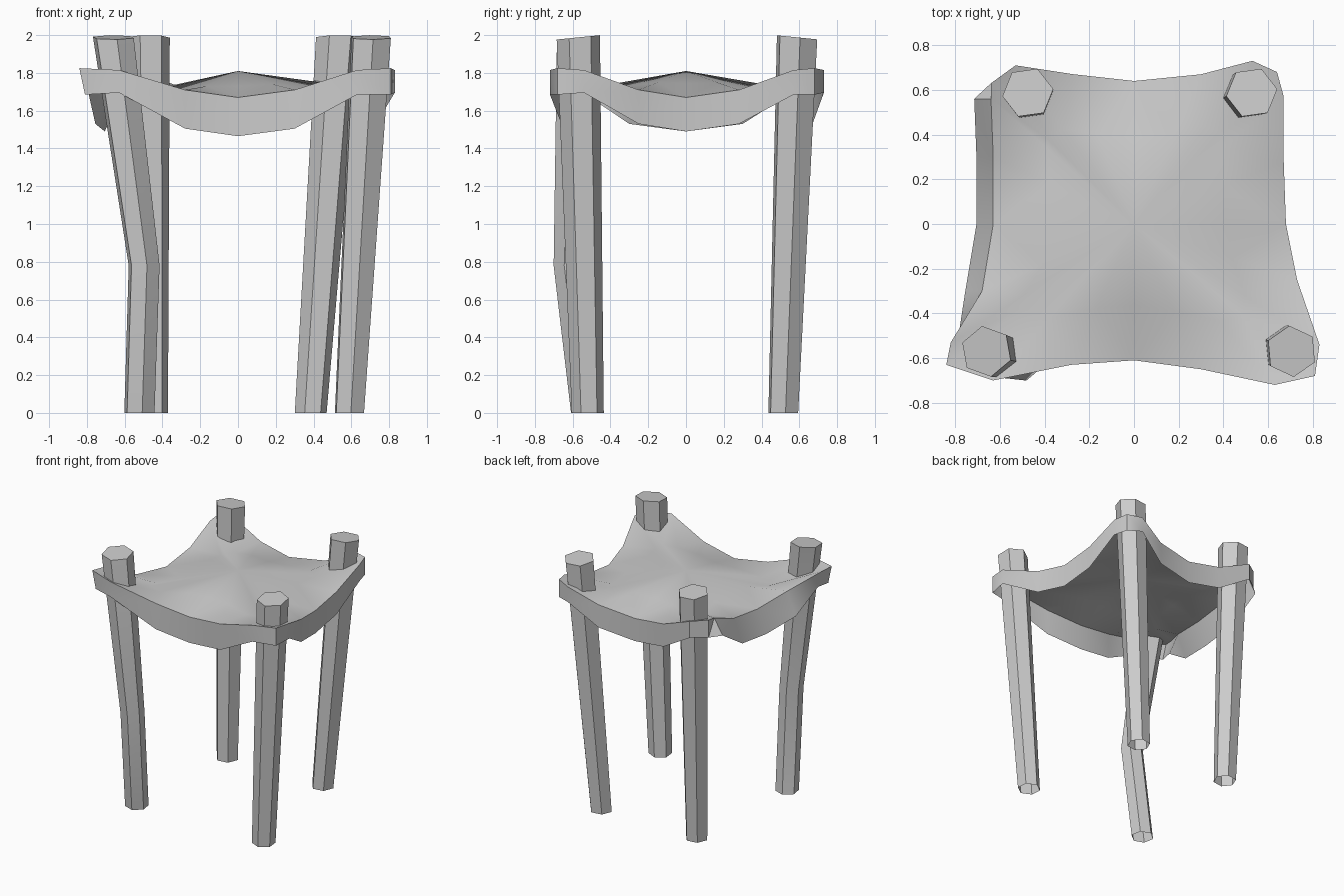
import bpy, bmesh
from math import cos, sin, radians

old = bpy.data.objects.get("Cube")
if old:
    bpy.data.objects.remove(old, do_unlink=True)

# One plain grey for the whole model
grey = bpy.data.materials.new("plain_grey")
grey.use_nodes = True
colour = (0.6, 0.6, 0.6, 1)
grey.diffuse_color = colour
grey.node_tree.nodes["Principled BSDF"].inputs["Base Color"].default_value = colour


def finish(name, bm):
    """Turn a bmesh into a named object with shading and material."""
    bmesh.ops.recalc_face_normals(bm, faces=bm.faces[:])
    mesh = bpy.data.meshes.new(name)
    bm.to_mesh(mesh)
    bm.free()
    mesh.materials.append(grey)
    obj = bpy.data.objects.new(name, mesh)
    bpy.context.collection.objects.link(obj)
    bpy.ops.object.select_all(action="DESELECT")
    obj.select_set(True)
    bpy.context.view_layer.objects.active = obj
    bpy.ops.object.shade_smooth_by_angle(angle=radians(40))


def bridge(bm, lower, upper):
    """Join two closed loops of vertices with quads."""
    count = len(lower)
    for i in range(count):
        j = (i + 1) % count
        bm.faces.new((lower[i], lower[j], upper[j], upper[i]))


def make_post(name, turn, stations):
    """Six-sided post, open at the foot, through (x, y, z, radius) stations."""
    bm = bmesh.new()
    loops = []
    for x, y, z, radius in stations:
        loop = []
        for side in range(6):
            a = radians(turn + side * 60)
            dx, dy = radius * cos(a), radius * sin(a)
            # The cut top slopes slightly down towards the outside
            drop = 0.012 + 0.1 * dy * (1 if y > 0 else -1) if z == 2 else 0
            loop.append(bm.verts.new((x + dx, y + dy, z - max(drop, 0))))
        loops.append(loop)
    for lower, upper in zip(loops, loops[1:]):
        bridge(bm, lower, upper)
    bm.faces.new(loops[-1])
    finish(name, bm)


# Four leaning posts, one of them crooked
FOOT, TOP = 0.085, 0.115
make_post("front_right_post", 40, [(-0.522, -0.525, 0, FOOT),
                                   (-0.497, -0.615, 0.78, 0.087),
                                   (-0.66, -0.57, 2, TOP)])
make_post("front_left_post", 35, [(0.59, -0.52, 0, FOOT), (0.705, -0.57, 2, TOP)])
make_post("back_left_post", 8, [(0.385, 0.515, 0, FOOT), (0.527, 0.588, 2, TOP)])
make_post("back_right_post", 8, [(-0.455, 0.515, 0, FOOT), (-0.475, 0.588, 2, TOP)])

# Stretched cover: each side runs tip, corner, quarter, middle, quarter, corner
rim_plan = [
    (-.84, -.63), (-.63, -.7), (-.28, -.63), (0, -.61), (.3, -.65), (.63, -.72),
    (.81, -.68), (.83, -.54), (.73, -.25), (.68, 0), (.67, .28), (.67, .57),
    (.64, .68), (.53, .73), (.3, .67), (0, .64), (-.27, .67), (-.53, .71),
    (-.64, .63), (-.64, .56), (-.63, .3), (-.63, 0), (-.68, -.3), (-.82, -.53),
]
rim_height = [1.825, 1.815, 1.71, 1.67, 1.71, 1.815]
skirt_depth = [0.14, 0.12, 0.18, 0.18, 0.18, 0.13]
ring_height = [1.71, 1.71, 1.735, 1.73, 1.735, 1.71]

bm = bmesh.new()
hem, rim, ring = [], [], []
for i, (x, y) in enumerate(rim_plan):
    z = rim_height[i % 6]
    depth = skirt_depth[i % 6]
    flare = 0
    if x < -0.8:
        flare = -0.03          # hem tucks in at the front right corner
    elif x < -0.6 and -0.4 < y < 0.6:
        flare = 0.075          # hem hangs outwards along the right side
    if abs(x) < 0.4 and y < 0:
        depth += 0.025         # deeper hem along the front
    hem.append(bm.verts.new((x - flare, y, z - depth)))
    rim.append(bm.verts.new((x, y, z)))
    ring.append(bm.verts.new((x * 0.6, y * 0.6, ring_height[i % 6] + 0.02 * x)))
bridge(bm, hem, rim)
bridge(bm, rim, ring)

# Raised middle of the cover
peak = bm.verts.new((0, 0, 1.81))
for i in range(len(ring)):
    bm.faces.new((ring[i], ring[(i + 1) % len(ring)], peak))
bmesh.ops.triangulate(bm, faces=[f for f in bm.faces if len(f.verts) > 3])
finish("stretched_cover", bm)
